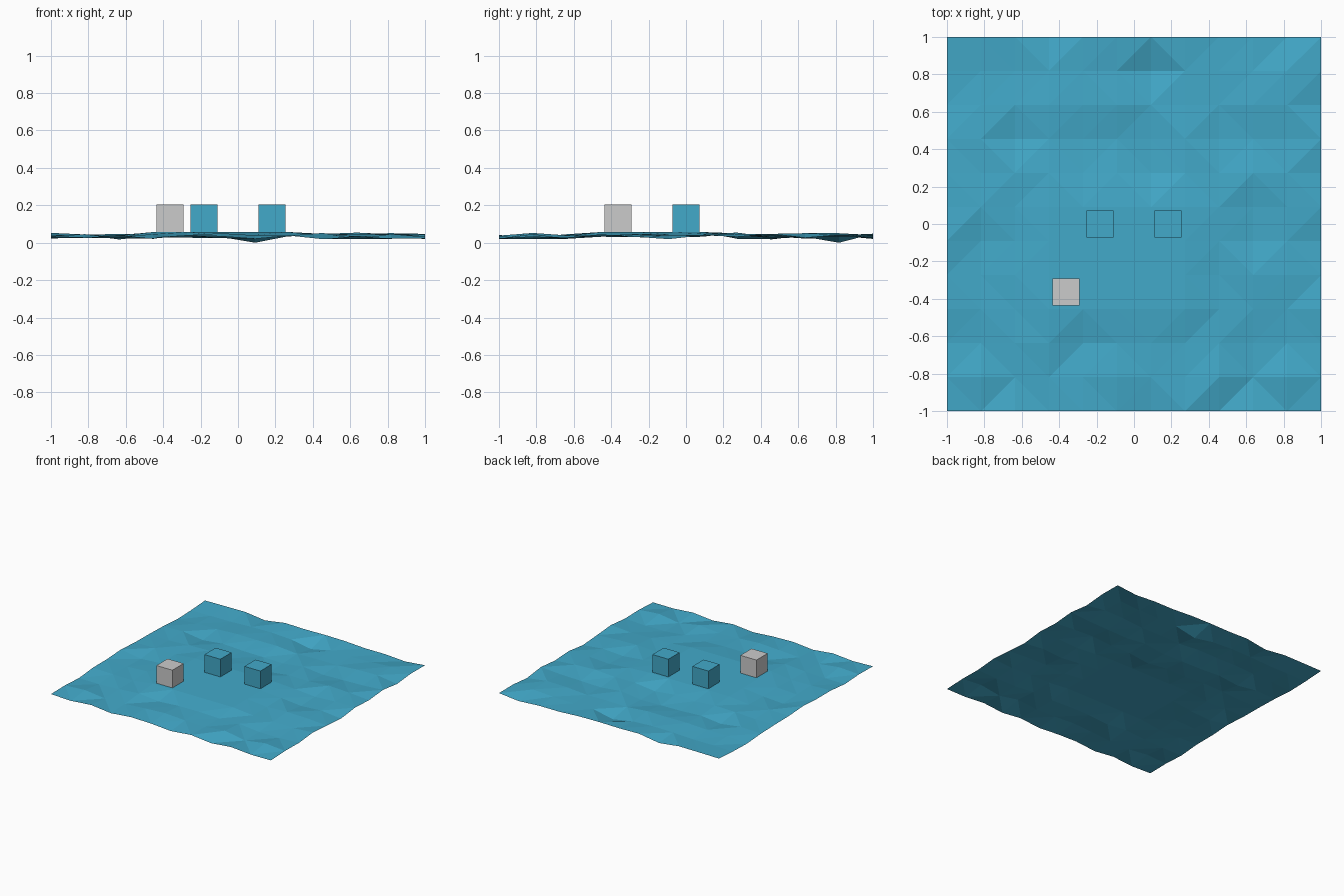
import bpy, bmesh, random

if "Cube" in bpy.data.objects:
    bpy.data.objects.remove(bpy.data.objects["Cube"])

random.seed(7)
CELLS = 11                 # terrain squares per side
STEP = 2 / CELLS
FLAT_Z = 0.057             # level of the flat clearing
CUBE = STEP * 0.8

blue = bpy.data.materials.new("blue")
blue.diffuse_color = (0.055, 0.40, 0.59, 1)
blue.use_nodes = True
blue.node_tree.nodes["Principled BSDF"].inputs["Base Color"].default_value = blue.diffuse_color


def finish(name, bm, material=None):
    mesh = bpy.data.meshes.new(name)
    bm.to_mesh(mesh)
    bm.free()
    obj = bpy.data.objects.new(name, mesh)
    bpy.context.collection.objects.link(obj)
    if material:
        mesh.materials.append(material)
    return obj


def block(name, col, row, material=None):
    # a cube centred on one terrain square
    bm = bmesh.new()
    bmesh.ops.create_cube(bm, size=CUBE)
    bmesh.ops.translate(bm, verts=bm.verts,
                        vec=(col * STEP, row * STEP, FLAT_Z + CUBE / 2 + 0.001))
    return finish(name, bm, material)


# Terrain: faceted sheet, flat clearing in the middle, uneven around it
bm = bmesh.new()
bmesh.ops.create_grid(bm, x_segments=CELLS, y_segments=CELLS, size=1)
for v in bm.verts:
    x, y = v.co.x, v.co.y
    clearing = -0.47 < x < 0.29 and -0.47 < y < 0.11
    v.co.z = FLAT_Z if clearing else random.triangular(0.012, 0.056, 0.042)
low = min(bm.verts, key=lambda v: v.co.z)
low.co.z = 0.0
bmesh.ops.triangulate(bm, faces=bm.faces, quad_method='SHORT_EDGE')
finish("terrain", bm, blue)

# Three cubes standing on the clearing
block("left_block", -1, 0, blue)
block("right_block", 1, 0, blue)
block("grey_block", -2, -2)
